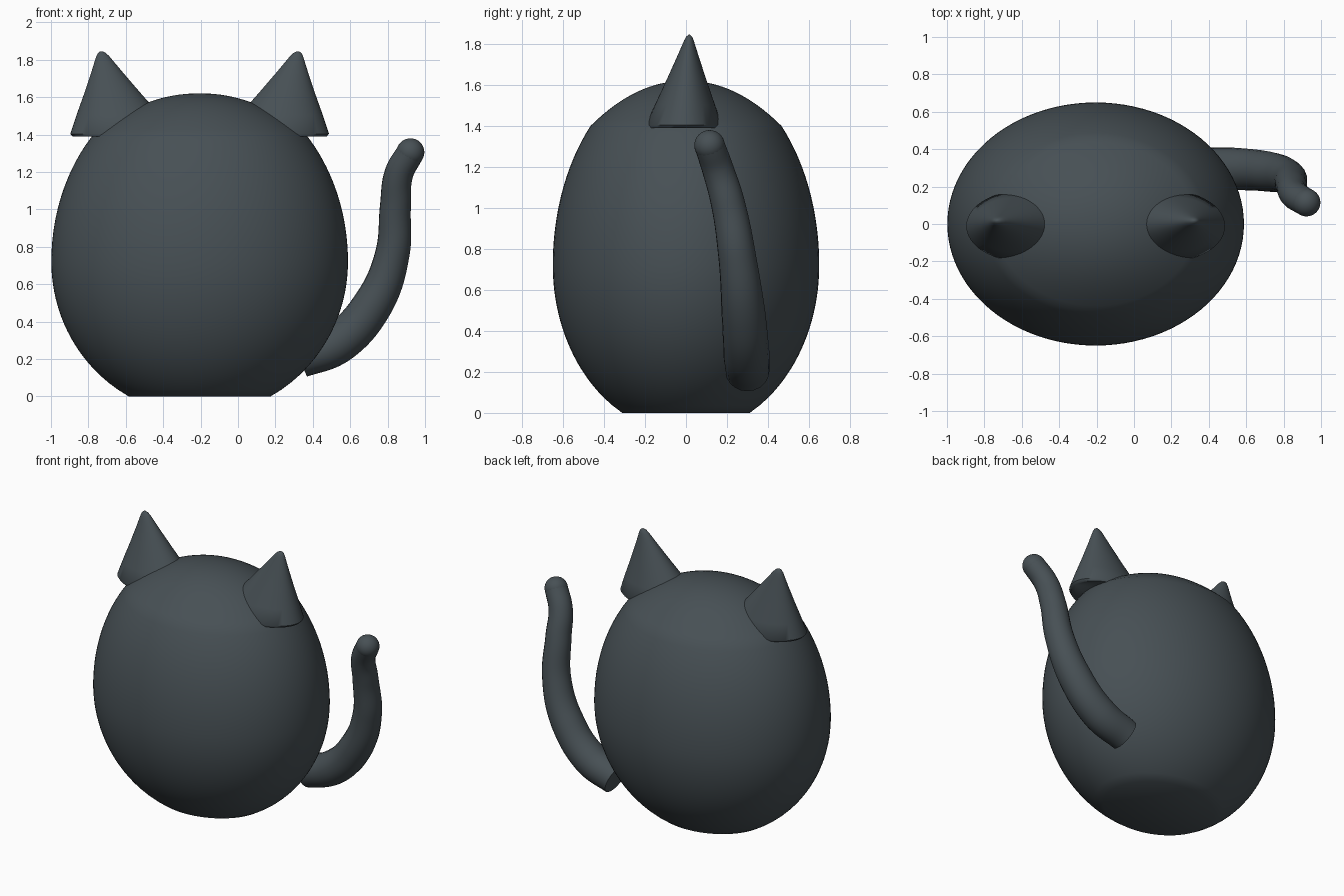
import bpy, bmesh, math

if "Cube" in bpy.data.objects:
    bpy.data.objects.remove(bpy.data.objects["Cube"])

CX = -0.205  # body centre line

slate = bpy.data.materials.new("dark slate")
slate.diffuse_color = (0.063, 0.08, 0.09, 1)
slate.use_nodes = True
slate.node_tree.nodes["Principled BSDF"].inputs["Base Color"].default_value = slate.diffuse_color


def finish(obj, angle=50):
    obj.data.materials.clear()
    obj.data.materials.append(slate)
    bpy.ops.object.select_all(action='DESELECT')
    obj.select_set(True)
    bpy.context.view_layer.objects.active = obj
    bpy.ops.object.shade_smooth_by_angle(angle=math.radians(angle))


def loft(name, rings, n):
    """Stack of horizontal ellipses (cx, cy, z, rx, ry), capped at both ends."""
    bm = bmesh.new()
    loops = []
    for cx, cy, z, rx, ry in rings:
        loops.append([bm.verts.new((cx + rx * math.cos(2 * math.pi * i / n),
                                    cy + ry * math.sin(2 * math.pi * i / n), z))
                      for i in range(n)])
    for a, b in zip(loops, loops[1:]):
        for i in range(n):
            j = (i + 1) % n
            bm.faces.new((a[i], a[j], b[j], b[i]))
    bm.faces.new(loops[0][::-1])
    bm.faces.new(loops[-1])
    me = bpy.data.meshes.new(name)
    bm.to_mesh(me)
    bm.free()
    obj = bpy.data.objects.new(name, me)
    bpy.context.collection.objects.link(obj)
    finish(obj)
    return obj


# Body: egg with a flat foot and a flatter crown
rings = []
for k in range(41):
    z = 1.40 * k / 40
    c = 0.82 if z < 0.72 else 0.975
    r = math.sqrt(1 - ((z - 0.72) / c) ** 2)
    rings.append((CX, 0, z, 0.793 * r, 0.65 * r))
r_top = rings[-1][3] / 0.793
for k in range(1, 17):
    t = 1 - k / 16.3
    r = r_top * t
    rings.append((CX, 0, 1.40 + 0.22 * (1 - t ** 2.1), 0.793 * r, 0.65 * r))
loft("body", rings, 96)

# Ears: leaning elliptical cones with rounded tips, mirrored about the body
for side, name in ((1, "ear_right"), (-1, "ear_left")):
    ear = []
    for t, s in ((0, 0.97), (0.03, 1.0), (0.25, 0.79), (0.5, 0.54), (0.75, 0.30),
                 (0.88, 0.18), (0.94, 0.125), (0.98, 0.075), (1.0, 0.02)):
        cx = 0.405 + 0.12 * t
        ear.append((CX + side * cx, -0.012 + 0.028 * t, 1.39 + 0.455 * t,
                    0.283 * s, 0.185 * s))
    loft(name, ear, 48)

# Tail: tapered tube sweeping up at the side
path = [(0.33, 0.30, 0.205, 0.107), (0.53, 0.295, 0.285, 0.113), (0.72, 0.28, 0.49, 0.107),
        (0.825, 0.25, 0.76, 0.092), (0.842, 0.205, 1.02, 0.083), (0.86, 0.155, 1.19, 0.077),
        (0.922, 0.115, 1.305, 0.074)]
cu = bpy.data.curves.new("tail", 'CURVE')
cu.dimensions = '3D'
cu.bevel_depth = 1.0
cu.bevel_resolution = 8
cu.resolution_u = 10
cu.use_fill_caps = True
sp = cu.splines.new('BEZIER')
sp.bezier_points.add(len(path) - 1)
for p, (x, y, z, r) in zip(sp.bezier_points, path):
    p.co = (x, y, z)
    p.radius = r
    p.handle_left_type = p.handle_right_type = 'AUTO'
tail = bpy.data.objects.new("tail", cu)
bpy.context.collection.objects.link(tail)
bpy.ops.object.select_all(action='DESELECT')
tail.select_set(True)
bpy.context.view_layer.objects.active = tail
bpy.ops.object.convert(target='MESH')
finish(bpy.context.view_layer.objects.active)

# Rounded tail tip
bpy.ops.mesh.primitive_uv_sphere_add(segments=32, ring_count=16, radius=0.0745,
                                     location=path[-1][:3])
tip = bpy.context.object
tip.name = "tail_tip"
finish(tip)
